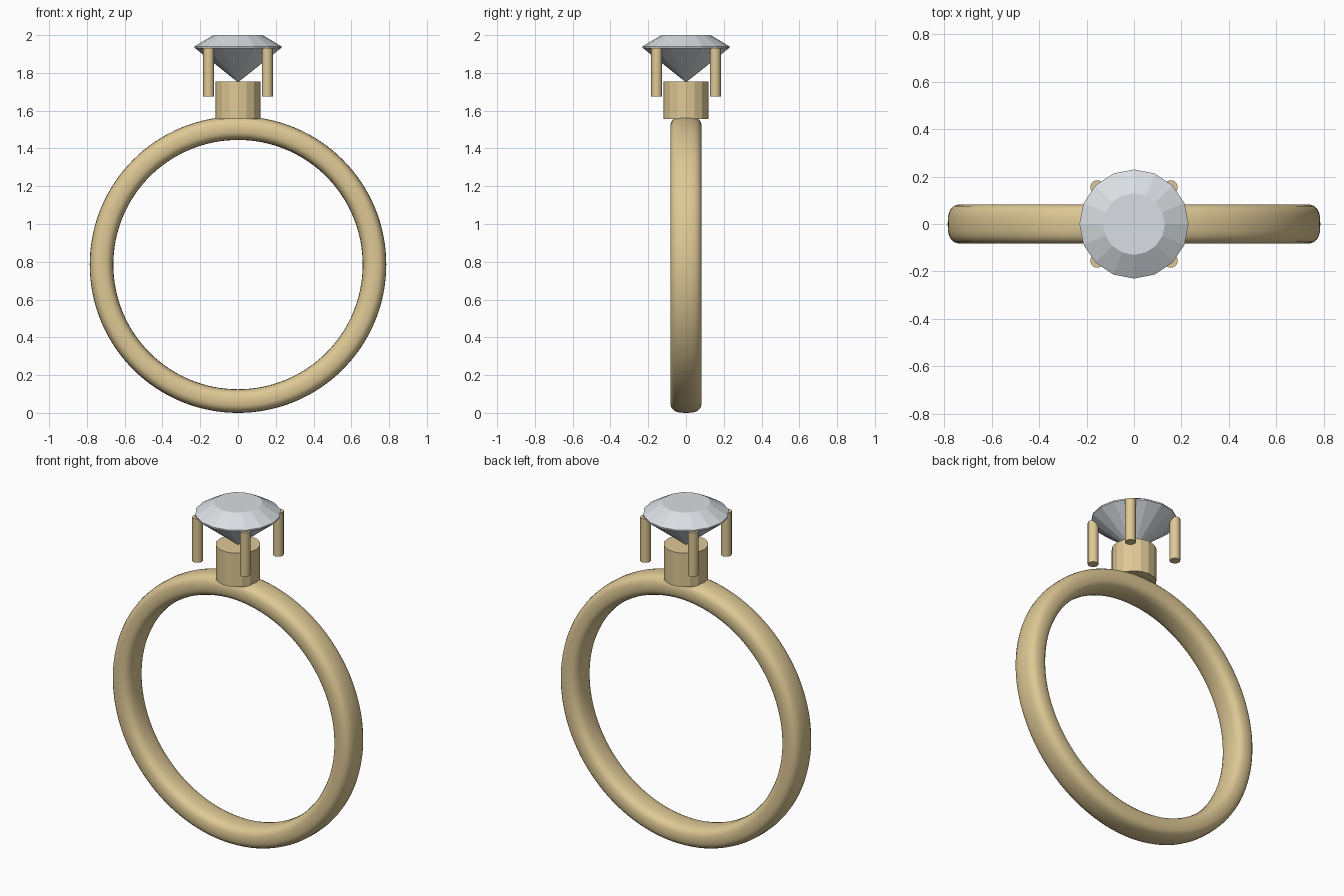
import bpy, bmesh
from math import cos, sin, pi, copysign

old = bpy.data.objects.get("Cube")
if old:
    bpy.data.objects.remove(old, do_unlink=True)


def material(name, color):
    m = bpy.data.materials.new(name)
    m.use_nodes = True
    m.diffuse_color = color
    m.node_tree.nodes["Principled BSDF"].inputs["Base Color"].default_value = color
    return m


gold = material("pale gold", (0.73, 0.58, 0.30, 1))
crystal = material("clear crystal", (0.70, 0.73, 0.76, 1))


def finish(name, bm, mat, smooth=False):
    bmesh.ops.recalc_face_normals(bm, faces=bm.faces)
    mesh = bpy.data.meshes.new(name)
    bm.to_mesh(mesh)
    bm.free()
    mesh.materials.append(mat)
    for p in mesh.polygons:
        p.use_smooth = smooth
    ob = bpy.data.objects.new(name, mesh)
    bpy.context.collection.objects.link(ob)
    return ob


def loft(bm, loops, closed=False):
    """Join consecutive vertex loops of equal length with quads."""
    n = len(loops[0])
    pairs = list(zip(loops, loops[1:]))
    if closed:
        pairs.append((loops[-1], loops[0]))
    for a, b in pairs:
        for i in range(n):
            j = (i + 1) % n
            bm.faces.new((a[i], a[j], b[j], b[i]))


def circle(bm, radius, z, sides, cx=0, cy=0):
    return [bm.verts.new((cx + radius * cos(2 * pi * i / sides),
                          cy + radius * sin(2 * pi * i / sides), z))
            for i in range(sides)]


def cylinder(name, radius, z0, z1, sides, cx=0, cy=0, smooth=False):
    bm = bmesh.new()
    low, high = (circle(bm, radius, z, sides, cx, cy) for z in (z0, z1))
    loft(bm, [low, high])
    bm.faces.new(low)
    bm.faces.new(high)
    ob = finish(name, bm, gold, smooth)
    if smooth:
        bpy.ops.object.select_all(action='DESELECT')
        ob.select_set(True)
        bpy.context.view_layer.objects.active = ob
        bpy.ops.object.shade_smooth_by_angle(angle=pi / 5)
    return ob


# Band: rounded, slightly squared section swept around the finger hole
R, HALF_T, HALF_W = 0.7225, 0.0625, 0.083
POWER = 0.72
bm = bmesh.new()
loops = []
for i in range(128):
    a = 2 * pi * i / 128
    loop = []
    for k in range(24):
        t = 2 * pi * k / 24
        r = R + HALF_T * copysign(abs(cos(t)) ** POWER, cos(t))
        y = HALF_W * copysign(abs(sin(t)) ** POWER, sin(t))
        loop.append(bm.verts.new((r * cos(a), y, 0.785 + r * sin(a))))
    loops.append(loop)
loft(bm, loops, closed=True)
finish("band", bm, gold, smooth=True)

# Setting: faceted collar and four upright prongs
cylinder("collar", 0.12, 1.555, 1.755, 16)
for sx, side in ((1, "left"), (-1, "right")):
    for sy, end in ((-1, "front"), (1, "back")):
        cylinder(f"prong_{end}_{side}", 0.029, 1.675, 1.932, 16,
                 0.155 * sx, 0.155 * sy, smooth=True)

# Gem: flat table, sloping crown, thin girdle and pointed pavilion
bm = bmesh.new()
table, upper, lower = (circle(bm, r, z, 16) for r, z in
                       ((0.13, 2.0), (0.23, 1.941), (0.23, 1.933)))
loft(bm, [table, upper, lower])
bm.faces.new(table)
tip = bm.verts.new((0, 0, 1.75))
for i in range(16):
    bm.faces.new((lower[i], lower[(i + 1) % 16], tip))
finish("gem", bm, crystal)
